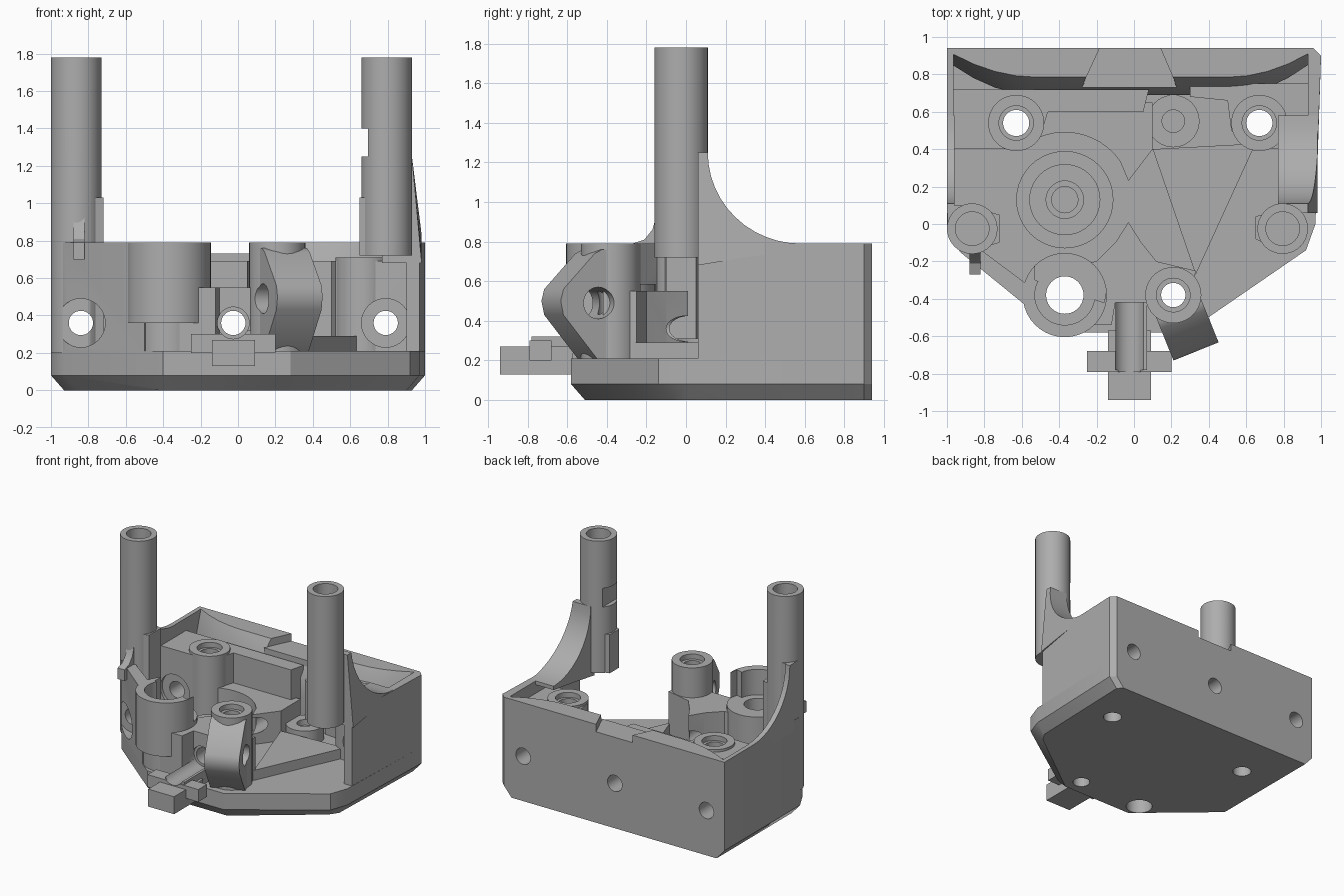
import bpy, bmesh, math
from mathutils import Vector, Matrix

old = bpy.data.objects.get("Cube")
if old:
    bpy.data.objects.remove(old, do_unlink=True)

grey = bpy.data.materials.new("plain_grey")
grey.use_nodes = True
COLOR = (0.42, 0.42, 0.42, 1)
grey.diffuse_color = COLOR
grey.node_tree.nodes["Principled BSDF"].inputs["Base Color"].default_value = COLOR

parts, cutters = [], []


def loft(name, rings, group=parts):
    """Closed solid through rings that all have the same point count."""
    bm = bmesh.new()
    loops = [[bm.verts.new(p) for p in ring] for ring in rings]
    n = len(loops[0])
    for a, b in zip(loops, loops[1:]):
        for i in range(n):
            bm.faces.new((a[i], a[(i + 1) % n], b[(i + 1) % n], b[i]))
    bm.faces.new(loops[0])
    bm.faces.new(loops[-1])
    bmesh.ops.recalc_face_normals(bm, faces=bm.faces)
    mesh = bpy.data.meshes.new(name)
    bm.to_mesh(mesh)
    bm.free()
    mesh.materials.append(grey)
    ob = bpy.data.objects.new(name, mesh)
    bpy.context.scene.collection.objects.link(ob)
    ob.hide_render = group is cutters
    group.append(ob)
    return ob


def prism(name, pts, z0, z1, group=parts):
    return loft(name, [[(x, y, z) for x, y in pts] for z in (z0, z1)], group)


def slab(name, profile, x0, x1, group=parts):
    return loft(name, [[(x, y, z) for y, z in profile] for x in (x0, x1)], group)


def box(name, x0, x1, y0, y1, z0, z1, group=parts):
    return prism(name, [(x0, y0), (x1, y0), (x1, y1), (x0, y1)], z0, z1, group)


def arc(cx, cy, r, a0, a1, n=12):
    angles = [math.radians(a0 + (a1 - a0) * i / n) for i in range(n + 1)]
    return [(cx + r * math.cos(a), cy + r * math.sin(a)) for a in angles]


def post(name, x, y, r, z0, z1, group=parts):
    return prism(name, arc(x, y, r, 0, 360, 40)[:-1], z0, z1, group)


def bore(x, z, r, y0, y1):
    ring = arc(x, z, r, 0, 360, 32)[:-1]
    return loft("bore", [[(a, y, b) for a, b in ring] for y in (y0, y1)], cutters)


# Base plate with a bevelled underside
outline = [(-1, .94), (-1, -.02), (-.93, -.15), (-.4, -.58), (.28, -.58),
           (.92, -.14), (.97, 0), (1, .9), (.96, .94)]
under = [(x * .93, y + .07 if y < -.1 else y, 0) for x, y in outline]
loft("base_plate", [under] + [[(x, y, z) for x, y in outline] for z in (.08, .21)])

# Thin side walls
prism("right_wall", [(-1, .94), (-1, -.02), (-.93, -.15), (-.5, -.5), (-.44, -.42),
                     (-.87, -.1), (-.965, .02), (-.965, .94)], .2, .79)
prism("left_wall", [(.96, .94), (1, .9), (.97, .06), (.9, .06), (.93, .4), (.93, .94)], .2, .79)

# Back wall with a scooped, sloping inner face
def scoop(y_mid, y_end, z):
    left = [(-.97 + .45 * t, y_mid + (y_end - y_mid) * (1 - t) ** 2) for t in (0, .25, .5, .75, 1)]
    right = [(.93 - .43 * t, y_mid + (y_end - y_mid) * (1 - t) ** 2) for t in (1, .75, .5, .25, 0)]
    return [(x, y, z) for x, y in [(-.985, .94)] + left + right + [(.96, .94)]]

loft("back_wall", [scoop(.69, .85, .2), scoop(.69, .85, .6), scoop(.785, .91, .79)])
prism("notch_shelf", [(-.16, .935), (.12, .935), (.23, .73), (-.28, .73)], .5, .73)
prism("notch", [(-.16, .99), (.12, .99), (.24, .71), (-.29, .71)], .73, .9, cutters)

# Rear block, stepped around the two round pockets
prism("rear_right_block", [(-.97, .4), (-.61, .4), (-.5, .47), (-.46, .6), (.05, .6),
                           (.08, .72), (-.97, .72)], .2, .69)
prism("rear_shelf", [(-.62, .4)] + arc(-.37, .13, .36, 130, 35) + [(-.03, .23), (.1, .4), (.1, .65), (-.6, .65)], .2, .45)
prism("rear_left_block", [(.3, .68), (.5, .66), (.52, .5), (.6, .42), (.78, .4),
                          (.95, .4), (.95, .75), (.3, .75)], .2, .69)
for side, x in (("right", -.63), ("left", .67)):
    post(f"rear_{side}_boss", x, .54, .15, .2, .71)
    post("rear_hole", x, .54, .07, -.1, 1, cutters)
    post("rear_seat", x, .54, .092, .67, .75, cutters)
post("low_boss", .21, .55, .14, .2, .325)
post("low_boss_dimple", .21, .55, .06, .28, .4, cutters)

# Round pocket floor, its hub and the floor web
post("pocket_disc", -.37, .13, .26, .2, .25)
post("pocket_hub", -.37, .13, .19, .2, .31)
post("hub_seat", -.37, .13, .1, .28, .4, cutters)
post("hub_hole", -.37, .13, .07, .12, .4, cutters)
prism("floor_web", [(.1, .4), (.33, -.27), (.65, .43)], .2, .29)

# Front block between the front posts
prism("front_block", [(-.43, -.23), (-.2, -.2), (-.1, -.1), (-.03, .01), (.04, -.1),
                      (.12, -.2), (.33, -.25), (.3, -.42), (-.1, -.42), (-.12, -.54), (-.35, -.54)], .2, .55)

# Front right post: low tube with a taller outer shell
shell = post("front_right_shell", -.37, -.38, .225, .36, .79)
post("front_right_core", -.37, -.38, .17, .2, .58)
post("shell_hollow", -.37, -.38, .16, .585, .9, cutters)
prism("shell_opening", [(-.53, -.3), (-.16, -.42), (-.1, -.1), (-.53, -.1)], .585, .9, cutters)
post("front_right_hole", -.37, -.38, .1, -.1, 1, cutters)

# Front left post with its angled arm
post("front_left_post", .21, -.38, .15, .2, .79)
post("front_left_hole", .21, -.38, .065, -.1, 1, cutters)
post("front_left_seat", .21, -.38, .09, .75, .9, cutters)
turn = Matrix.Translation((.21, -.38, 0)) @ Matrix.Rotation(math.radians(22), 4, 'Z')
side_view = [(.05, .2), (-.12, .2), (-.31, .43), (-.325, .5), (-.31, .56), (-.14, .74), (-.1, .76), (.05, .76)]
slab("angled_arm", side_view, -.13, .13).data.transform(turn)
slab("arm_hole", arc(-.12, .49, .08, 0, 360, 32)[:-1], -.25, .25, cutters).data.transform(turn)

# Front bracket with a trough
box("trough", -.1, .07, -.78, -.4, .19, .32)
box("bracket_bar", -.25, .2, -.79, -.68, .2, .3)
box("bracket_tongue", -.14, .09, -.94, -.57, .13, .27)
bore(-.025, .36, .085, -1, -.4)

# Towers, their thicker lower sleeves and curved ribs down to the walls
RIB = [(.06, 1.25)] + arc(.58, 1.25, .47, 180, 270)
RIB = [(y, 1.25 + (z - 1.25) * .46 / .47) for y, z in RIB]
for side, x, foot in (("right", -.865, .2), ("left", .795, .72)):
    post(f"{side}_tower", x, -.025, .135, foot, 1.78)
    post("tower_bore", x, -.025, .09, 1.3, 1.9, cutters)
inside = [(-.9, -.15), (-.72, -.1), (-.72, .05), (-.9, .1)]
prism("right_sleeve", inside, .2, 1.03)
prism("left_sleeve", [(.65, -.08), (.8, -.155), (.9, -.1), (.85, .1), (.65, .04)], .72, 1.03)
slab("right_rib", RIB + [(.58, .7), (.06, .7)], -1, -.96)
slab("right_tower_web", [(-.02, .2), (.1, .2), (.1, 1.25), (-.02, 1.25)], -.998, -.9)
left_rib = slab("left_rib", RIB + [(.58, .76), (.3, .72), (.06, .68)], .77, .93)
for v in left_rib.data.vertices:
    if v.co.x > .9:
        v.co.x += .052 * min(1, max(0, (1.25 - v.co.z) / .42))
slab("tower_toe", [(-.1, .7), (-.1, .95), (-.15, .93), (-.17, .86), (-.21, .81), (-.27, .79), (-.27, .7)], -.88, -.82)
box("tower_notch", .6, .695, -.3, .3, 1.25, 1.4, cutters)

# Long horizontal holes and their round seats
for x in (-.84, -.025, .79):
    bore(x, .36, .065, -.7, 1.2)
for x in (-.84, .79):
    bore(x, .36, .13, .3, .425)
bore(-.84, .36, .13, -1, -.14)


def bounds(ob):
    cols = list(zip(*(v.co for v in ob.data.vertices)))
    return [(min(c), max(c)) for c in cols]


# Cut every part with the cutters that reach it
SKIP = {"bracket_bar": "arm_hole", "front_block": "arm_hole", "trough": "arm_hole"}
for ob in parts:
    mine = bounds(ob)
    for cut in cutters:
        if SKIP.get(ob.name) == cut.name:
            continue
        if all(a[0] < b[1] and b[0] < a[1] for a, b in zip(mine, bounds(cut))):
            mod = ob.modifiers.new("cut", 'BOOLEAN')
            mod.operation, mod.solver, mod.object = 'DIFFERENCE', 'EXACT', cut

bpy.context.view_layer.update()
graph = bpy.context.evaluated_depsgraph_get()
finished = [(ob, bpy.data.meshes.new_from_object(ob.evaluated_get(graph))) for ob in parts]
for ob, mesh in finished:
    ob.modifiers.clear()
    ob.data = mesh
for cut in cutters:
    bpy.data.objects.remove(cut, do_unlink=True)

bpy.ops.object.select_all(action='DESELECT')
for ob in parts:
    ob.select_set(True)
bpy.context.view_layer.objects.active = parts[0]
bpy.ops.object.shade_smooth_by_angle(angle=math.radians(30))
